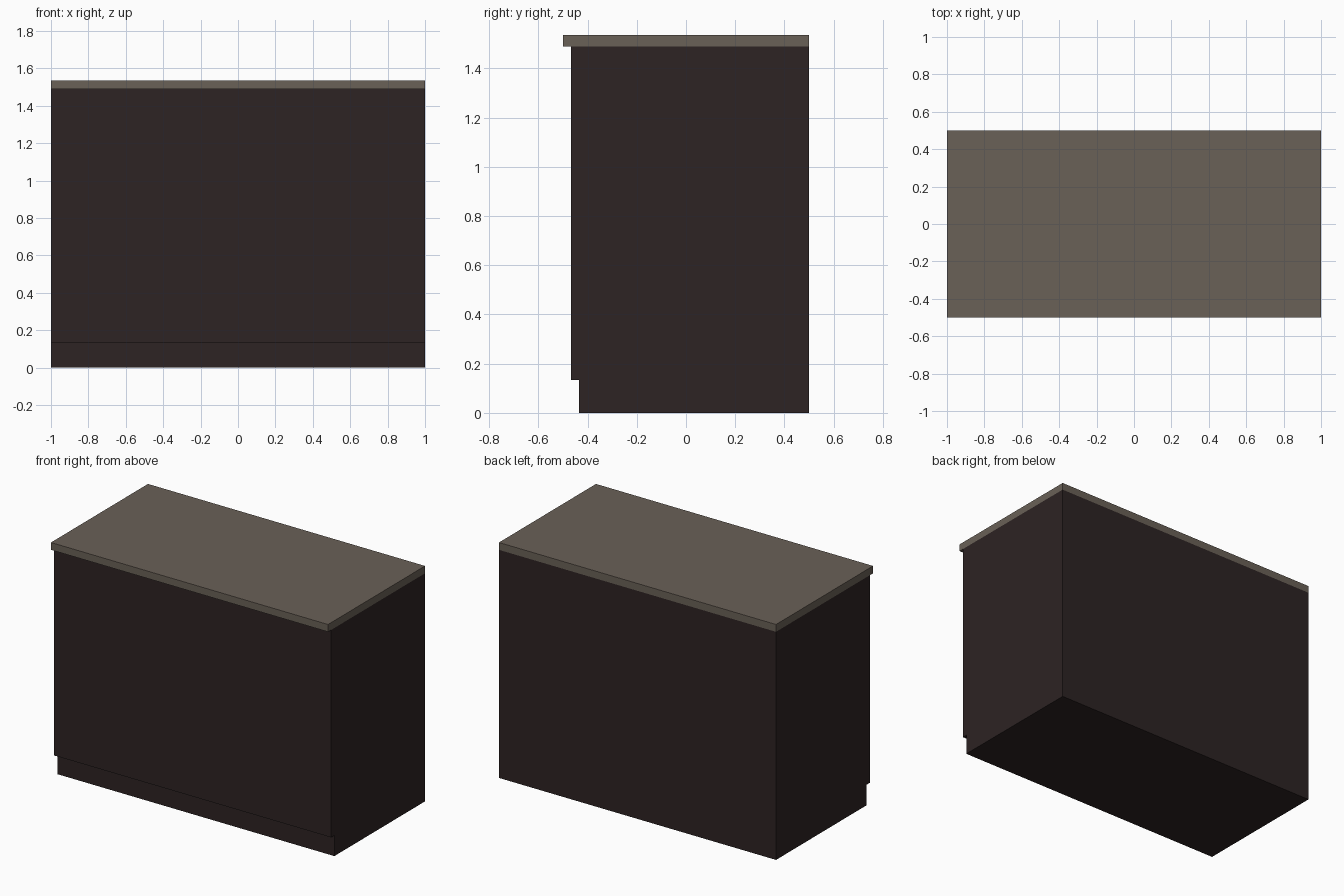
import bpy, bmesh

if "Cube" in bpy.data.objects:
    bpy.data.objects.remove(bpy.data.objects["Cube"])


def material(name, rgb):
    m = bpy.data.materials.new(name)
    m.diffuse_color = (*rgb, 1.0)
    m.use_nodes = True
    m.node_tree.nodes["Principled BSDF"].inputs["Base Color"].default_value = m.diffuse_color
    return m


def extrude_profile(name, profile, half_width, mat):
    """Extrude a closed (y, z) side profile along x."""
    bm = bmesh.new()
    face = bm.faces.new([bm.verts.new((-half_width, y, z)) for y, z in profile])
    ext = bmesh.ops.extrude_face_region(bm, geom=[face], use_keep_orig=True)
    verts = [g for g in ext["geom"] if isinstance(g, bmesh.types.BMVert)]
    bmesh.ops.translate(bm, verts=verts, vec=(2 * half_width, 0, 0))
    bmesh.ops.recalc_face_normals(bm, faces=bm.faces)
    mesh = bpy.data.meshes.new(name)
    bm.to_mesh(mesh)
    bm.free()
    mesh.materials.append(mat)
    obj = bpy.data.objects.new(name, mesh)
    bpy.context.collection.objects.link(obj)
    return obj


dark_wood = material("dark brown", (0.026, 0.0168, 0.0168))
stone = material("taupe stone", (0.144, 0.119, 0.095))

BACK, FRONT, KICK, LIP = 0.5, -0.467, -0.435, -0.5
KICK_TOP, BODY_TOP, TOP = 0.134, 1.488, 1.536

# Cabinet body with recessed toe kick
extrude_profile("cabinet_body", [
    (BACK, 0), (KICK, 0), (KICK, KICK_TOP),
    (FRONT, KICK_TOP), (FRONT, BODY_TOP), (BACK, BODY_TOP)], 1.0, dark_wood)

# Countertop overhanging the front
extrude_profile("countertop", [
    (BACK, BODY_TOP), (LIP, BODY_TOP), (LIP, TOP), (BACK, TOP)], 1.0, stone)
